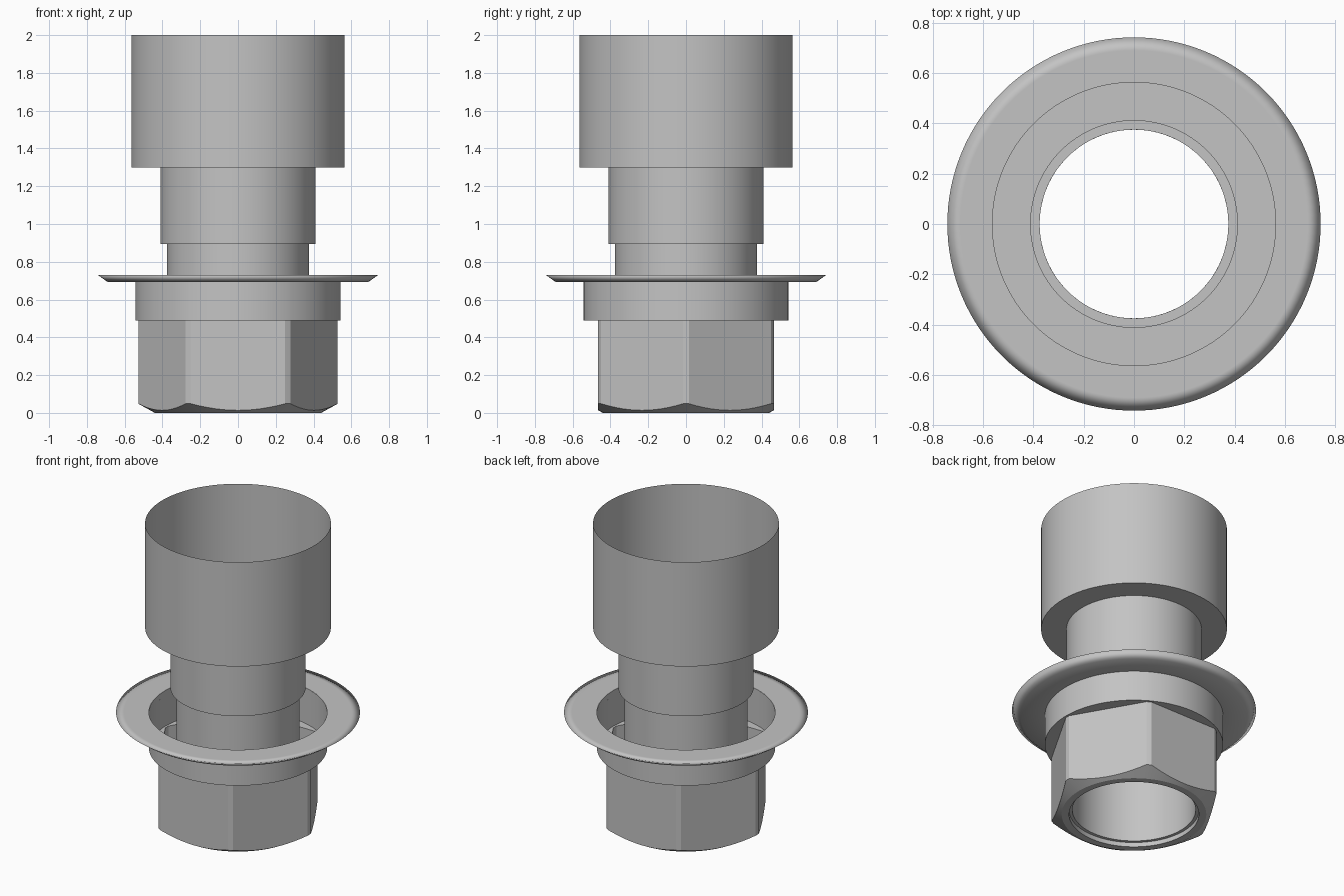
import bpy, bmesh
from math import sin, cos, radians, degrees, acos, pi

cube = bpy.data.objects.get("Cube")
if cube:
    bpy.data.objects.remove(cube)

grey = bpy.data.materials.new("plain_grey")
grey.use_nodes = True
colour = (0.55, 0.55, 0.55, 1)
grey.diffuse_color = colour
grey.node_tree.nodes["Principled BSDF"].inputs["Base Color"].default_value = colour

ROUND = [2 * pi * i / 128 for i in range(128)]


def loft(name, rings, angles=ROUND, sharp=25):
    """Skin rings together; each ring maps an angle to (radius, height)."""
    bm = bmesh.new()
    loops = []
    for ring in rings:
        pts = [(a, *ring(a)) for a in angles]
        loops.append([bm.verts.new((r * cos(a), r * sin(a), z)) for a, r, z in pts])
    n = len(angles)
    for low, high in zip(loops, loops[1:]):
        for i in range(n):
            j = (i + 1) % n
            bm.faces.new((low[i], low[j], high[j], high[i]))
    mesh = bpy.data.meshes.new(name)
    bm.to_mesh(mesh)
    bm.free()
    mesh.materials.append(grey)
    obj = bpy.data.objects.new(name, mesh)
    bpy.context.collection.objects.link(obj)
    bpy.ops.object.select_all(action='DESELECT')
    obj.select_set(True)
    bpy.context.view_layer.objects.active = obj
    if sharp:
        bpy.ops.object.shade_smooth_by_angle(angle=radians(sharp))
    else:
        bpy.ops.object.shade_smooth()
    return obj


def circle(r, z):
    return lambda a: (r, z)


# Stepped thin-walled tube, open at both ends
loft("stepped_tube", [circle(r, z) for r, z in (
    (0.375, 0.03), (0.375, 0.895), (0.411, 0.895),
    (0.411, 1.3), (0.565, 1.3), (0.565, 2.0))])

# Flange with a bevelled underside and a softly shaded rim
loft("flange", [circle(r, z) for r, z in (
    (0.542, 0.693), (0.69, 0.693), (0.742, 0.73), (0.69, 0.73), (0.542, 0.73))],
    sharp=0)

# Hexagonal nut: flats trimmed by a round, chamfered underneath
APOTHEM, CORNER, FACE = 0.465, 0.528, 0.44
half = degrees(acos(APOTHEM / CORNER))
steps = [half * (i / 6 - 1) for i in range(13)] + [30]
hex_angles = [radians(30 + 60 * side + s) for side in range(6) for s in steps]


def hex_radius(a):
    off = (a % (pi / 3)) - pi / 6
    return min(CORNER, APOTHEM / cos(off))


def chamfer(a):
    r = hex_radius(a)
    return r, (r - FACE) * 0.55


loft("hex_nut", [circle(0.375, 0.03), circle(0.395, 0.03), circle(0.395, 0),
                 circle(FACE, 0), chamfer, lambda a: (hex_radius(a), 0.49)],
     hex_angles)

# Collar wall and the shoulder joining it to the nut
loft("collar", [lambda a: (hex_radius(a), 0.49), circle(0.542, 0.49),
                circle(0.542, 0.73)], hex_angles)
